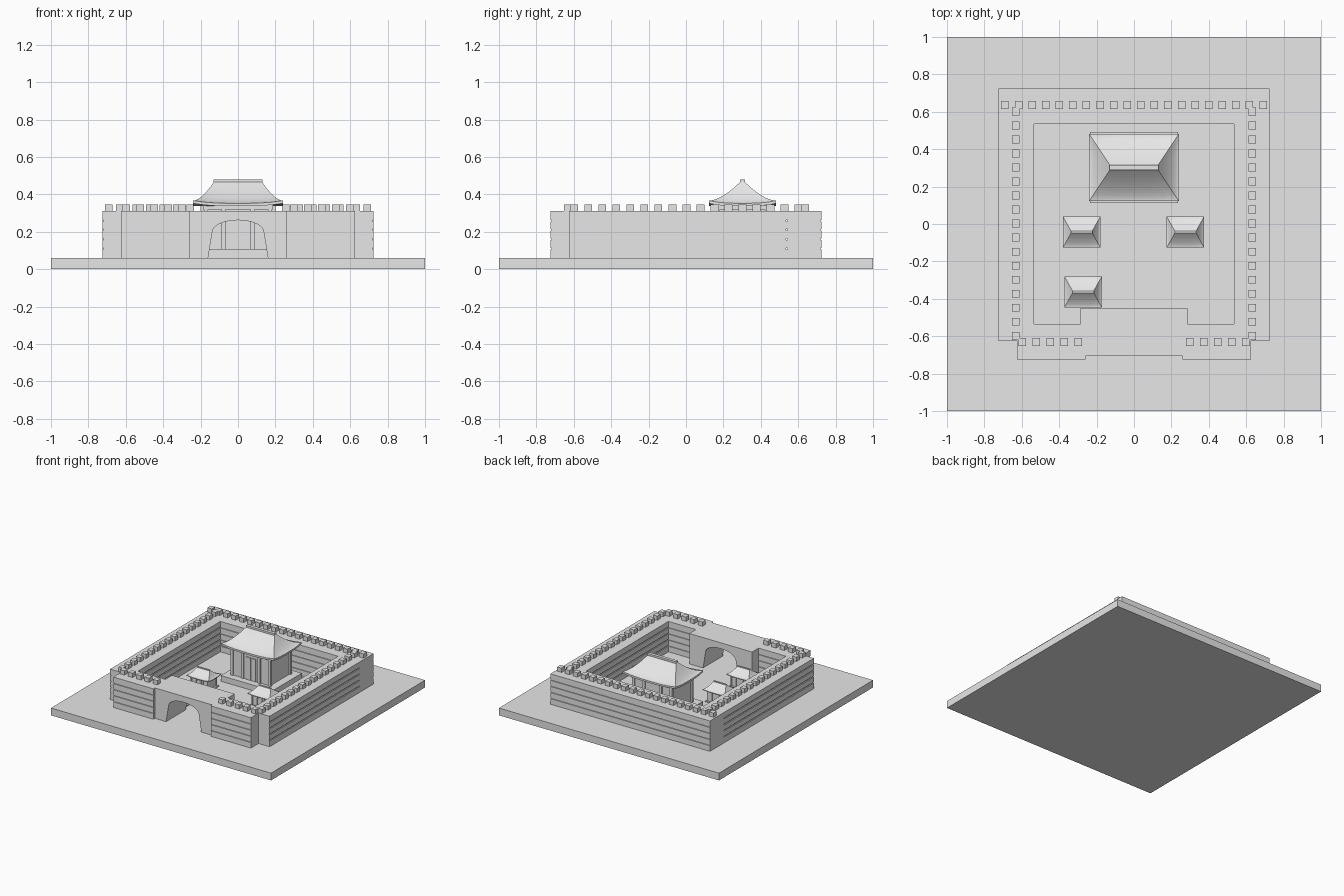
import bpy, bmesh, math
from mathutils import Vector

cube = bpy.data.objects.get("Cube")
if cube:
    bpy.data.objects.remove(cube, do_unlink=True)

stone = bpy.data.materials.new("plain_grey")
stone.use_nodes = True
stone.diffuse_color = (0.8, 0.8, 0.8, 1)
stone.node_tree.nodes["Principled BSDF"].inputs["Base Color"].default_value = (0.8, 0.8, 0.8, 1)

GROUND, WALL_TOP = 0.06, 0.31
INNER, OUTER = 0.535, 0.725


def finish(name, bm):
    bmesh.ops.recalc_face_normals(bm, faces=bm.faces)
    mesh = bpy.data.meshes.new(name)
    bm.to_mesh(mesh)
    bm.free()
    mesh.materials.append(stone)
    obj = bpy.data.objects.new(name, mesh)
    bpy.context.collection.objects.link(obj)
    return obj


def add_box(bm, x, y, z0, z1, hx, hy):
    verts = bmesh.ops.create_cube(bm, size=1)["verts"]
    bmesh.ops.scale(bm, vec=(2 * hx, 2 * hy, z1 - z0), verts=verts)
    bmesh.ops.translate(bm, vec=(x, y, (z0 + z1) / 2), verts=verts)


def box(name, *dims):
    bm = bmesh.new()
    add_box(bm, *dims)
    return finish(name, bm)


def extrude(name, points, step):
    bm = bmesh.new()
    face = bm.faces.new([bm.verts.new(p) for p in points])
    new = bmesh.ops.extrude_face_region(bm, geom=[face])["geom"]
    bmesh.ops.translate(bm, vec=step, verts=[v for v in new if isinstance(v, bmesh.types.BMVert)])
    return finish(name, bm)


# Wall section with shallow grooves between five stone courses on both faces
def wall(name, side, start, end, along_x):
    courses, depth, gap = 5, 0.007, 0.004
    rise = (WALL_TOP - GROUND) / courses
    half = [(0, GROUND)]
    for i in range(1, courses):
        z = GROUND + i * rise
        half += [(0, z - gap), (depth, z - gap), (depth, z + gap), (0, z + gap)]
    half.append((0, WALL_TOP))
    section = [(INNER + d, z) for d, z in half] + [(OUTER - d, z) for d, z in reversed(half)]
    if along_x:
        points = [(start, side * d, z) for d, z in section]
        return extrude(name, points, (end - start, 0, 0))
    points = [(side * d, start, z) for d, z in section]
    return extrude(name, points, (0, end - start, 0))


box("ground_slab", 0, 0, 0, GROUND, 1, 1)
wall("back_wall", 1, -OUTER, OUTER, True)
for label, s in (("left", 1), ("right", -1)):
    wall(label + "_wall", s, -0.625, INNER, False)
    wall("front_wall_" + label, -1, s * 0.26, s * 0.625, True)

# Gate block with an arched passage
arch = [(0.16, GROUND), (0.137, 0.2)]
for i in range(1, 12):
    a = math.pi * i / 12
    arch.append((0.137 * math.cos(a), 0.2 + 0.062 * math.sin(a)))
arch += [(-0.137, 0.2), (-0.16, GROUND)]
outline = [(-0.285, GROUND), (-0.285, WALL_TOP), (0.285, WALL_TOP), (0.285, GROUND)] + arch
# Narrower towards the front, wider inside the court
for name, half, y0, y1 in (("gate_front", 0.262, -0.705, -0.6), ("gate_inner", 0.285, -0.6, -0.45)):
    pts = [(math.copysign(half, x) if abs(x) > 0.28 else x, y0, z) for x, z in outline]
    extrude(name, pts, (0, y1 - y0, 0))

# Battlements
bm = bmesh.new()
spots = [(-0.69 + 1.38 * i / 19, 0.637) for i in range(20)]
for s in (1, -1):
    spots += [(s * 0.633, 0.602 - 1.2 * i / 16) for i in range(17)]
    spots += [(s * (0.297 + 0.075 * i), -0.63) for i in range(5)]
for x, y in spots:
    add_box(bm, x, y, WALL_TOP, 0.345, 0.02, 0.021)
finish("battlements", bm)


# Hipped roof with a concave slope and raised eave corners
def roof(name, cx, cy, hx, hy, ridge, ridge_y, eave, top, lift):
    steps, n = 12, 8
    bm = bmesh.new()

    def ring(u, drop=0):
        ax, ay = hx + (ridge - hx) * u, hy + (ridge_y - hy) * u
        base = eave + (top - eave) * u ** 1.45 - drop
        corners = [(-1, -1), (1, -1), (1, 1), (-1, 1)]
        verts = []
        for k in range(4):
            p, q = Vector(corners[k]), Vector(corners[(k + 1) % 4])
            for i in range(n):
                c = p.lerp(q, i / n)
                up = lift * (1 - u) ** 2 * abs(2 * i / n - 1) ** 3
                verts.append(bm.verts.new((cx + ax * c.x, cy + ay * c.y, base + up)))
        return verts

    rings = [ring(0, lift)] + [ring(i / steps) for i in range(steps + 1)]
    for low, high in zip(rings, rings[1:]):
        for i in range(4 * n):
            j = (i + 1) % (4 * n)
            bm.faces.new((low[i], low[j], high[j], high[i]))
    bm.faces.new(rings[0])
    bm.faces.new(rings[-1])
    finish(name, bm)


# A hall: plinth, walls, columns, door leaves, beam, roof and ridge
def hall(name, cx, cy, hx, hy, ridge, floor, eave, top, plinth):
    k = hx / 0.24
    bx, by = hx * 0.71, hy * 0.72
    box(name + "_plinth", cx, cy, GROUND, floor, *plinth)
    box(name + "_walls", cx, cy, floor, eave, bx, by)
    box(name + "_beam", cx, cy, eave - 0.032 * k, eave - 0.008 * k, bx + 0.018 * k, by + 0.014 * k)
    bm = bmesh.new()
    for fx in (-1, -0.45, 0.45, 1):
        for s in (-1, 1):
            add_box(bm, cx + fx * bx, cy + s * by, floor, eave - 0.01 * k, 0.011 * k, 0.01 * k)
    finish(name + "_columns", bm)
    bm = bmesh.new()
    for s in (-1, 1):
        add_box(bm, cx + s * 0.023 * k, cy - by, floor, floor + (eave - floor) * 0.75,
                0.021 * k, 0.006 * k)
    finish(name + "_doors", bm)
    roof(name + "_roof", cx, cy, hx, hy, ridge, 0.014 * k, eave, top - 0.015 * k, 0.015 * k)
    box(name + "_ridge", cx, cy, top - 0.02 * k, top, ridge, 0.013 * k)


hall("main_hall", 0, 0.302, 0.24, 0.18, 0.13, 0.107, 0.352, 0.48, (0.235, 0.19))
for name, x, y in (("left_house", 0.275, -0.043), ("right_house", -0.28, -0.043),
                   ("gate_house", -0.272, -0.363)):
    hall(name, x, y, 0.1, 0.083, 0.057, 0.068, 0.158, 0.215, (0.085, 0.072))
